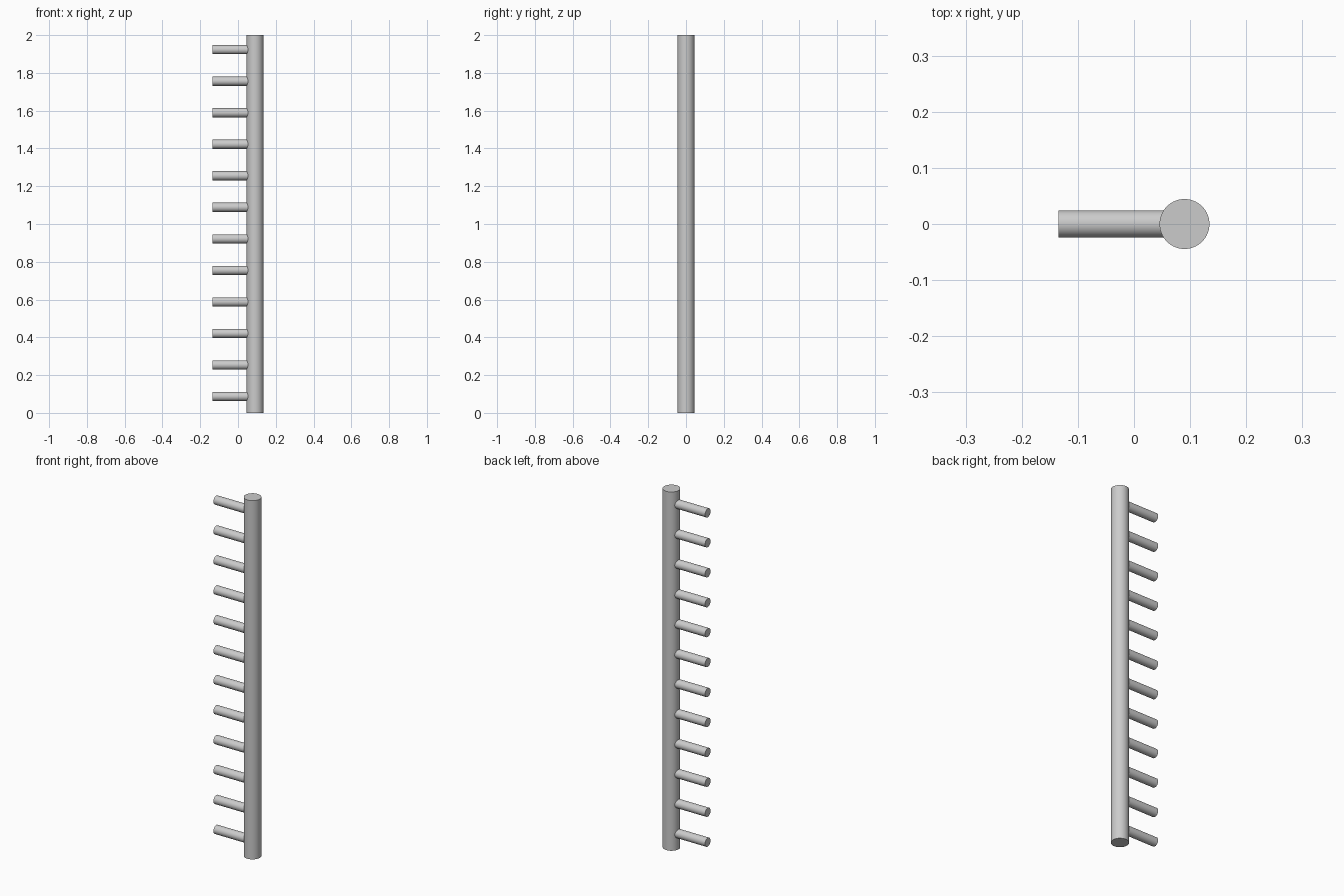
import bpy, math

if "Cube" in bpy.data.objects:
    bpy.data.objects.remove(bpy.data.objects["Cube"])

POLE_X, POLE_R = 0.09, 0.0445
RUNG_R, RUNG_TIP = 0.0242, -0.1345
COUNT, FIRST_Z, STEP = 12, 0.087, 0.1669


def cylinder(name, radius, length, location, rotation=(0, 0, 0), sides=48):
    bpy.ops.mesh.primitive_cylinder_add(vertices=sides, radius=radius, depth=length,
                                        location=location, rotation=rotation)
    obj = bpy.context.object
    obj.name = name
    bpy.ops.object.shade_smooth_by_angle(angle=math.radians(30))
    return obj


# Upright pole
cylinder("pole", POLE_R, 2.0, (POLE_X, 0, 1.0), sides=64)

# Evenly spaced pegs running from their tips into the pole's axis
for i in range(COUNT):
    cylinder(f"peg_{i + 1}", RUNG_R, POLE_X - RUNG_TIP,
             ((POLE_X + RUNG_TIP) / 2, 0, FIRST_Z + i * STEP),
             (0, math.pi / 2, 0))
